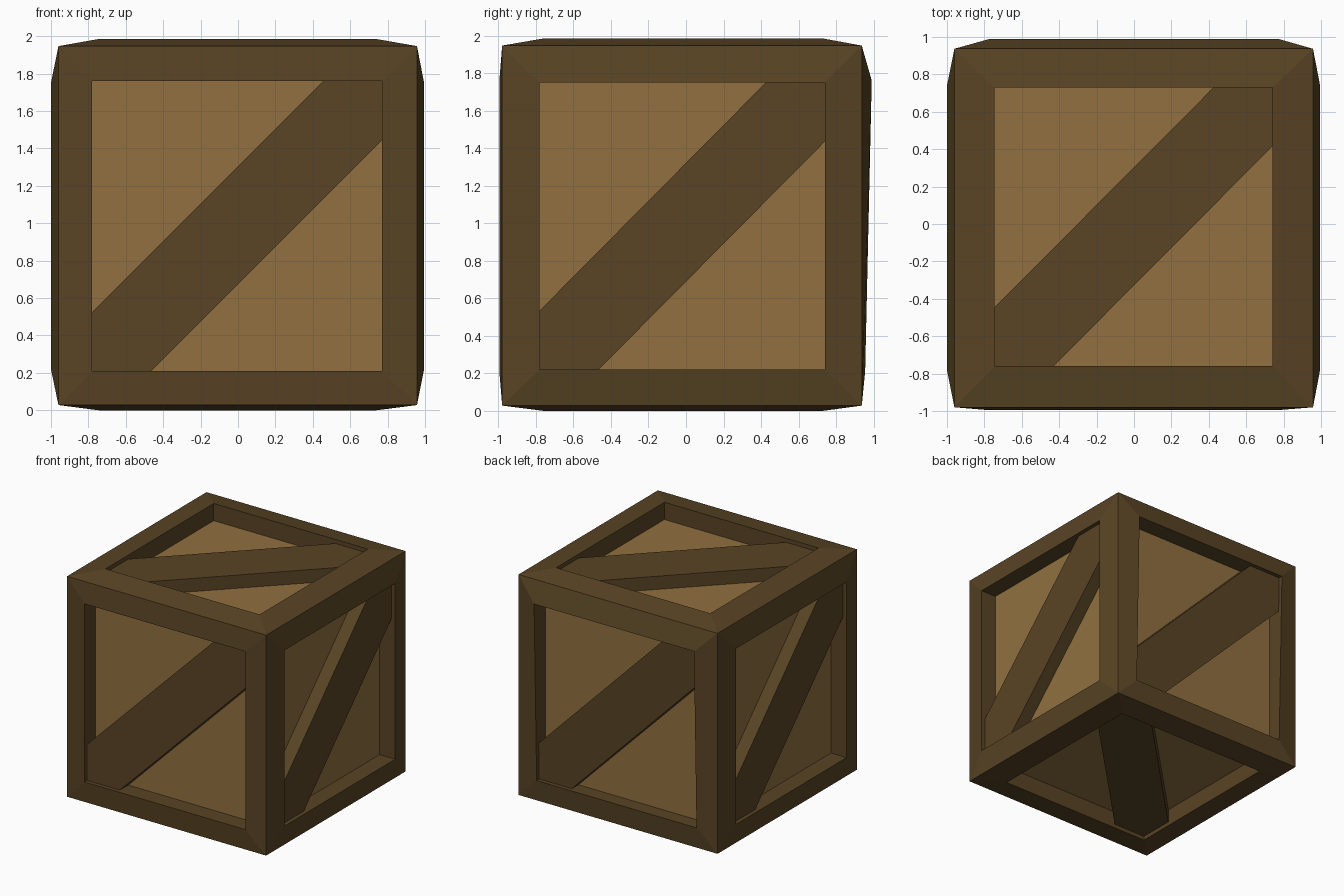
import bpy, bmesh
from mathutils import Vector

if "Cube" in bpy.data.objects:
    bpy.data.objects.remove(bpy.data.objects["Cube"])


def material(name, colour):
    m = bpy.data.materials.new(name)
    m.diffuse_color = (*colour, 1)
    m.use_nodes = True
    m.node_tree.nodes["Principled BSDF"].inputs["Base Color"].default_value = m.diffuse_color
    return m


DARK = material("dark wood", (0.100, 0.058, 0.018))
LIGHT = material("light wood", (0.282, 0.163, 0.050))


def finish(bm, name, mat):
    bmesh.ops.recalc_face_normals(bm, faces=bm.faces[:])
    me = bpy.data.meshes.new(name)
    bm.to_mesh(me)
    bm.free()
    me.materials.append(mat)
    ob = bpy.data.objects.new(name, me)
    bpy.context.collection.objects.link(ob)
    return ob


# outer corner box and inner plank box
LO, HI = (-0.96, -0.98, 0.028), (0.957, 0.937, 1.947)
CORE_LO, CORE_HI = (-0.85, -0.845, 0.15), (0.845, 0.83, 1.835)

# name, normal axis, side, u/v axes, opening (u0, u1, v0, v1),
# rim position at low and high v, slope direction of the brace
SIDES = [
    ("front", 1, -1, 0, 2, (-0.78, 0.77, 0.21, 1.76), (-0.995, -0.995), 1),
    ("back", 1, 1, 0, 2, (-0.77, 0.77, 0.21, 1.76), (0.955, 0.99), -1),
    ("right", 0, 1, 1, 2, (-0.78, 0.74, 0.22, 1.75), (0.995, 0.995), 1),
    ("left", 0, -1, 1, 2, (-0.78, 0.74, 0.22, 1.75), (-1.0, -1.0), -1),
    ("top", 2, 1, 0, 1, (-0.745, 0.74, -0.76, 0.73), (1.985, 1.985), 1),
    ("bottom", 2, -1, 0, 1, (-0.745, 0.74, -0.76, 0.73), (0.0, 0.0), 1),
]

# planks behind the frames
bm = bmesh.new()
bmesh.ops.create_cube(bm, size=1)
for v in bm.verts:
    v.co = Vector([CORE_HI[i] if v.co[i] > 0 else CORE_LO[i] for i in range(3)])
finish(bm, "plank_panels", LIGHT)

frame = bmesh.new()
CUT = 0.315   # how far the brace spreads from each opening corner
SUNK = 0.035  # brace face below the frame rim

for name, ax, side, ua, va, (u0, u1, v0, v1), rim, slope in SIDES:
    core = (CORE_HI if side > 0 else CORE_LO)[ax]

    def point(u, v, d):
        p = [0, 0, 0]
        p[ua], p[va], p[ax] = u, v, d
        return p

    def rim_at(v):
        return rim[0] + (rim[1] - rim[0]) * (v - v0) / (v1 - v0)

    # frame: raised border sloping from box edges to opening, then inner walls
    edge = (HI if side > 0 else LO)[ax]
    outer = [(LO[ua], LO[va]), (HI[ua], LO[va]), (HI[ua], HI[va]), (LO[ua], HI[va])]
    inner = [(u0, v0), (u1, v0), (u1, v1), (u0, v1)]
    rings = [[frame.verts.new(point(*q, edge)) for q in outer],
             [frame.verts.new(point(*q, rim_at(q[1]))) for q in inner],
             [frame.verts.new(point(*q, core)) for q in inner]]
    for a, b in zip(rings, rings[1:]):
        for i in range(4):
            j = (i + 1) % 4
            frame.faces.new((a[i], a[j], b[j], b[i]))

    # brace: diagonal board trimmed to the opening
    outline = [(u0, v0), (u0 + CUT, v0), (u1, v1 - CUT),
               (u1, v1), (u1 - CUT, v1), (u0, v0 + CUT)]
    if slope < 0:
        outline = [(u0 + u1 - u, v) for u, v in outline]
    bm = bmesh.new()
    face = [bm.verts.new(point(u, v, rim_at(v) - side * SUNK)) for u, v in outline]
    base = [bm.verts.new(point(u, v, core - side * 0.01)) for u, v in outline]
    bm.faces.new(face)
    bm.faces.new(base[::-1])
    for i in range(6):
        j = (i + 1) % 6
        bm.faces.new((face[i], face[j], base[j], base[i]))
    finish(bm, name + "_brace", DARK)

bmesh.ops.remove_doubles(frame, verts=frame.verts[:], dist=0.0005)
finish(frame, "crate_frame", DARK)
